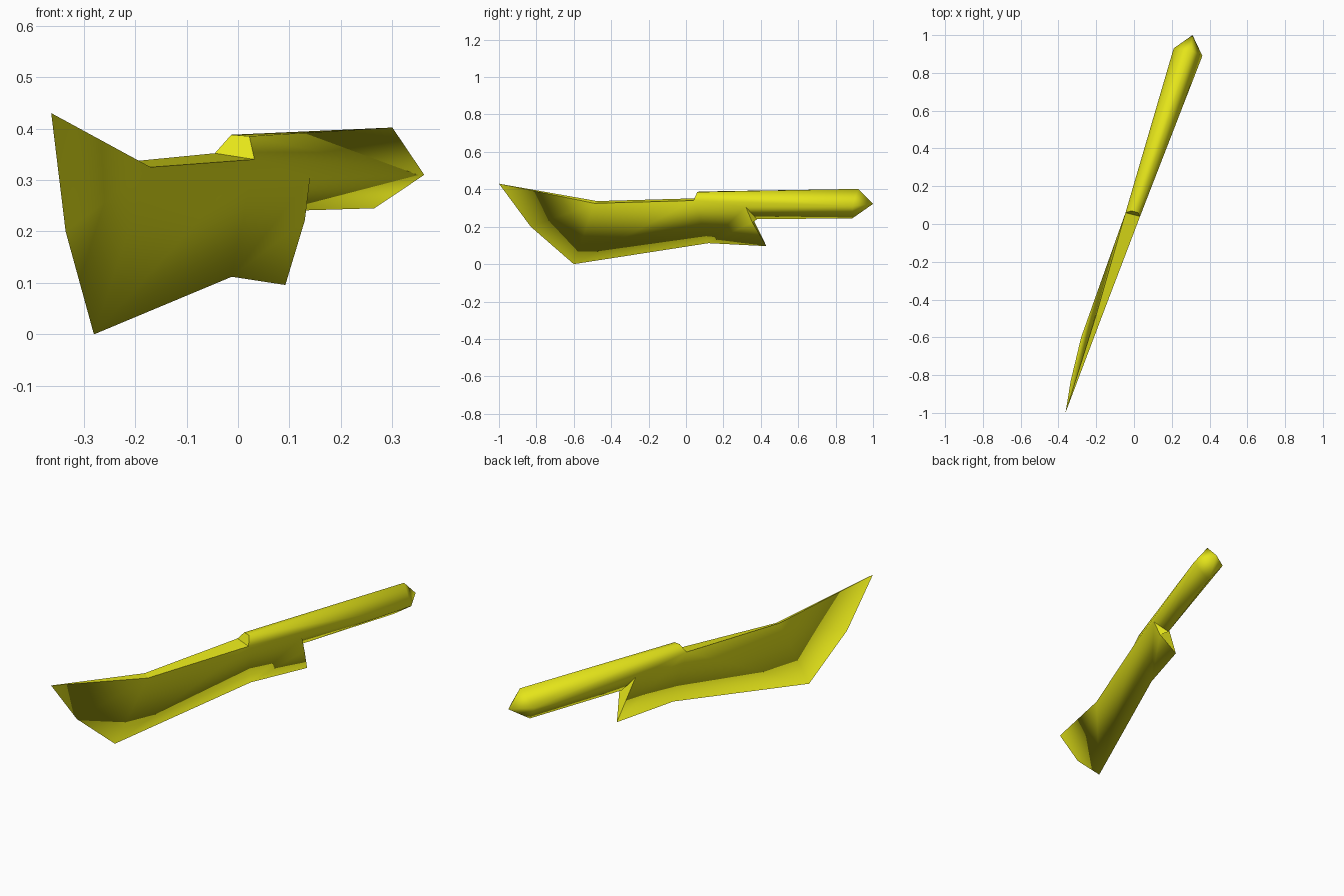
import bpy, bmesh

if "Cube" in bpy.data.objects:
    bpy.data.objects.remove(bpy.data.objects["Cube"])

# Named corner points of the knife (blade runs into the handle as one shell)
P = {
    # blade outline
    "tip": (-0.363, -1.0, 0.43), "nose": (-0.335, -0.83, 0.20),
    "belly": (-0.28, -0.60, 0.0), "edge": (-0.012, 0.12, 0.112),
    "heel": (0.092, 0.43, 0.096),
    "spine_l": (-0.198, -0.475, 0.337), "spine_r": (-0.17, -0.49, 0.325),
    # notch where the heel meets the handle
    "notch_r": (0.14, 0.32, 0.305), "notch_l": (0.055, 0.33, 0.30),
    "notch_m": (0.13, 0.355, 0.222),
    # handle front
    "front_l": (-0.045, 0.06, 0.352), "front_r": (0.032, 0.04, 0.34),
    "top_l": (-0.013, 0.07, 0.388), "top_r": (0.022, 0.06, 0.385),
    "under": (0.097, 0.38, 0.24),
    # handle end
    "end_l": (0.21, 0.93, 0.33), "end_r": (0.362, 0.89, 0.31),
    "end_t": (0.30, 0.92, 0.402), "end_b": (0.265, 0.89, 0.245),
    "pommel": (0.31, 1.0, 0.322),
}

SMOOTH = [
    # blade sides
    "front_r spine_r belly edge", "spine_r tip nose belly",
    "front_r edge heel notch_m notch_r",
    "front_l edge belly spine_l", "spine_l belly nose tip",
    "front_l notch_l heel edge",
    # handle sides
    "top_l top_r end_t", "top_r front_r end_r end_t",
    "front_r notch_r end_r", "notch_r under end_r", "under end_b end_r",
    "top_l end_t end_l front_l", "front_l end_l notch_l",
    "notch_l end_l under", "under end_l end_b",
    # pointed handle end
    "end_t end_r pommel", "end_r end_b pommel",
    "end_b end_l pommel", "end_l end_t pommel",
]
SHARP = [
    # spine, handle front cap, back of the heel
    "front_l spine_l spine_r front_r", "spine_l tip spine_r",
    "front_l front_r top_r top_l",
    "notch_m heel notch_l", "notch_r notch_m under", "notch_m notch_l under",
]

yellow = bpy.data.materials.new("yellow")
yellow.diffuse_color = (0.78, 0.78, 0.01, 1)
yellow.use_nodes = True
yellow.node_tree.nodes["Principled BSDF"].inputs["Base Color"].default_value = yellow.diffuse_color

bm = bmesh.new()
V = {name: bm.verts.new(co) for name, co in P.items()}


def add_faces(rows):
    return [bm.faces.new([V[n] for n in row.split()]) for row in rows]


add_faces(SMOOTH)
hard = add_faces(SHARP)
for f in bm.faces:
    f.smooth = True
for f in hard:
    for e in f.edges:
        e.smooth = False
bmesh.ops.recalc_face_normals(bm, faces=bm.faces[:])

mesh = bpy.data.meshes.new("knife")
bm.to_mesh(mesh)
bm.free()
mesh.materials.append(yellow)
bpy.context.collection.objects.link(bpy.data.objects.new("knife", mesh))
